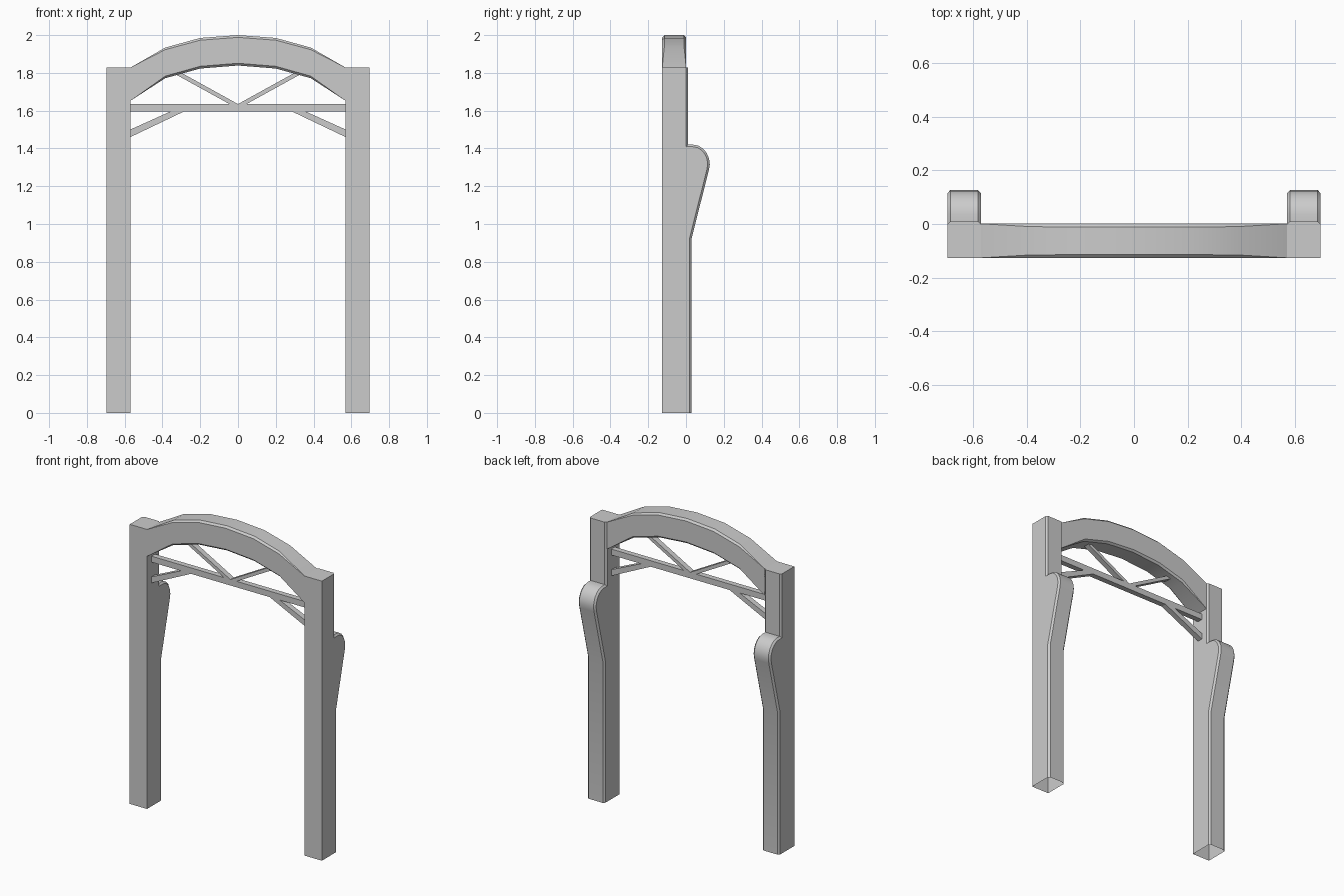
import bpy, bmesh, math
from mathutils import Vector

if "Cube" in bpy.data.objects:
    bpy.data.objects.remove(bpy.data.objects["Cube"])

FRONT = -0.126
X_IN, X_OUT = 0.57, 0.695
C = 0.011  # chamfer width


def finish(name, bm, smooth=False):
    bmesh.ops.remove_doubles(bm, verts=bm.verts, dist=1e-5)
    bmesh.ops.recalc_face_normals(bm, faces=bm.faces)
    me = bpy.data.meshes.new(name)
    bm.to_mesh(me)
    bm.free()
    ob = bpy.data.objects.new(name, me)
    bpy.context.collection.objects.link(ob)
    if smooth:
        bpy.ops.object.select_all(action='DESELECT')
        ob.select_set(True)
        bpy.context.view_layer.objects.active = ob
        bpy.ops.object.shade_smooth_by_angle(angle=math.radians(30))
    return ob


def inset(pts, d):
    """Mitred offset of the rear profile towards the post; ends slide level."""
    out = []
    for i, p in enumerate(pts):
        if i in (0, len(pts) - 1):
            out.append(Vector((p.x - d, p.y)))
            continue
        a, b = (p - pts[i - 1]).normalized(), (pts[i + 1] - p).normalized()
        n1, n2 = Vector((-a.y, a.x)), Vector((-b.y, b.x))
        out.append(p + (n1 + n2) * d / (1 + n1.dot(n2)))
    return out


# Rear outline of a post (y, z), with the rounded bracket bulge
REAR = [Vector(p) for p in (
    (0.03, 0), (0.03, 0.925), (0.121, 1.285), (0.126, 1.315), (0.122, 1.347),
    (0.109, 1.377), (0.089, 1.40), (0.065, 1.415), (0.037, 1.42),
    (0.01, 1.42), (0.01, 1.828))]


def post(name, s):
    bm = bmesh.new()
    inner = inset(REAR, C)

    def col(x, pts):
        return [bm.verts.new((s * x, p.x, p.y)) for p in pts]
    ends = [Vector((FRONT, 0)), Vector((FRONT, REAR[-1].y))]
    cols = [col(X_IN, inner), col(X_IN + C, REAR), col(X_OUT - C, REAR), col(X_OUT, inner)]
    f_in, f_out = col(X_IN, ends), col(X_OUT, ends)
    # rear surface with chamfered edges
    for a, b in zip(cols, cols[1:]):
        for i in range(len(REAR) - 1):
            bm.faces.new((a[i], a[i + 1], b[i + 1], b[i]))
    # sides, front and top; the foot stays open
    bm.faces.new(cols[0] + [f_in[1], f_in[0]])
    bm.faces.new(cols[3] + [f_out[1], f_out[0]])
    bm.faces.new((f_in[0], f_in[1], f_out[1], f_out[0]))
    bm.faces.new([f_in[1]] + [c[-1] for c in cols] + [f_out[1]])
    finish(name, bm, True)


def arch():
    half = [(0.57, 1.828, 1.652, 0), (0.385, 1.934, 1.772, 0.011),
            (0.2, 1.985, 1.823, 0.012), (0, 2.0, 1.839, 0.012)]
    stations = [(-x, t, b, c) for x, t, b, c in half] + half[-2::-1]
    bm = bmesh.new()
    rings = []
    y0, y1 = FRONT, 0.001
    for x, t, b, c in stations:
        sec = [(y0 + c, b), (y1 - c, b), (y1, b + c), (y1, t - c),
               (y1 - c, t), (y0 + c, t), (y0, t - c), (y0, b + c)]
        rings.append([bm.verts.new((x, y, z)) for y, z in sec])
    for a, b in zip(rings, rings[1:]):
        for i in range(8):
            j = (i + 1) % 8
            bm.faces.new((a[i], a[j], b[j], b[i]))
    finish("arch", bm, True)


def bar(name, outline, y0=-0.079, y1=-0.043):
    """Flat bar: an (x, z) outline extruded through its depth."""
    bm = bmesh.new()
    f = bm.faces.new([bm.verts.new((x, y0, z)) for x, z in outline])
    r = bmesh.ops.extrude_face_region(bm, geom=[f])
    vs = [v for v in r['geom'] if isinstance(v, bmesh.types.BMVert)]
    bmesh.ops.translate(bm, vec=(0, y1 - y0, 0), verts=vs)
    finish(name, bm)


arch()
# Truss: cross beam, V struts and corner braces
bar("cross_beam", [(-X_IN, 1.596), (X_IN, 1.596), (X_IN, 1.635), (-X_IN, 1.635)])
for side, s in (("left", -1), ("right", 1)):
    post(side + "_post", s)
    bar(side + "_strut", [(s * x, z) for x, z in
                          ((0, 1.635), (0.045, 1.635), (0.35, 1.803), (0.31, 1.806))])
    bar(side + "_brace", [(s * x, z) for x, z in
                          ((X_IN, 1.46), (X_IN, 1.50), (0.357, 1.596), (0.285, 1.596))])
